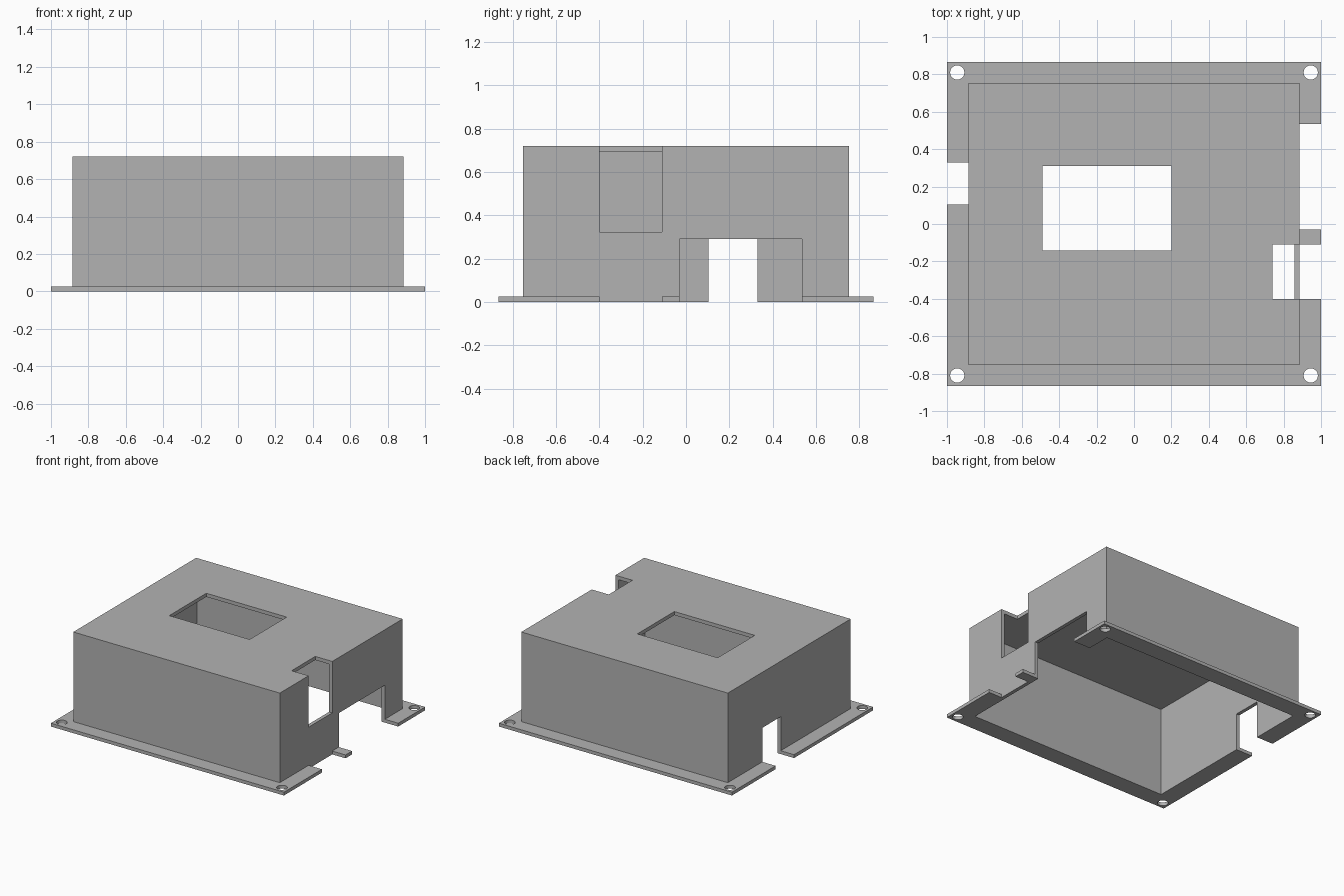
import bpy

default = bpy.data.objects.get("Cube")
if default:
    bpy.data.objects.remove(default, do_unlink=True)

grey = bpy.data.materials.new("plain grey")
grey.use_nodes = True
colour = (0.45, 0.45, 0.45, 1)
grey.diffuse_color = colour
grey.node_tree.nodes["Principled BSDF"].inputs["Base Color"].default_value = colour

# Main dimensions
WALL = 0.028
HX, HY, TOP = 0.886, 0.753, 0.721      # half width, half depth, height of the box
FX, FY, RIM = 1.0, 0.865, 0.026        # half width, half depth, thickness of the flange
DOOR_TOP = 0.29
OUT = 1.2                              # beyond every outer face


def box(name, x0, x1, y0, y1, z0, z1):
    """Axis-aligned block between the given limits."""
    bpy.ops.mesh.primitive_cube_add(size=1)
    ob = bpy.context.object
    ob.name = name
    ob.location = ((x0 + x1) / 2, (y0 + y1) / 2, (z0 + z1) / 2)
    ob.scale = (x1 - x0, y1 - y0, z1 - z0)
    bpy.ops.object.transform_apply(location=True, rotation=False, scale=True)
    ob.data.materials.append(grey)
    return ob


def combine(target, other, operation):
    """Apply a boolean and remove the helper."""
    mod = target.modifiers.new(operation.lower(), 'BOOLEAN')
    mod.operation = operation
    mod.solver = 'EXACT'
    mod.object = other
    bpy.context.view_layer.objects.active = target
    bpy.ops.object.modifier_apply(modifier=mod.name)
    bpy.data.objects.remove(other, do_unlink=True)


def cut(target, *limits):
    combine(target, box("cutter", *limits), 'DIFFERENCE')


# Flange plate, open under the box, with a gap beside the side slot
flange = box("flange", -FX, FX, -FY, FY, 0, RIM)
mx, my = HX - WALL / 2, HY - WALL / 2
cut(flange, -mx, mx, -my, my, -OUT, OUT)
cut(flange, mx - WALL, OUT, -0.40, -0.11, -OUT, OUT)

# Screw holes in the four corners
for sx in (-1, 1):
    for sy in (-1, 1):
        bpy.ops.mesh.primitive_cylinder_add(
            vertices=32, radius=0.038, depth=0.5,
            location=(sx * 0.945, sy * 0.81, 0))
        combine(flange, bpy.context.object, 'DIFFERENCE')

# Hollow box, open at the bottom
case = box("enclosure", -HX, HX, -HY, HY, 0, TOP)
cut(case, -HX + WALL, HX - WALL, -HY + WALL, HY - WALL, -OUT, TOP - WALL)
combine(case, flange, 'UNION')

# Display window in the top
cut(case, -0.49, 0.20, -0.143, 0.311, 0.5, OUT)
# Slot through the top and the left wall
cut(case, 0.74, OUT, -0.40, -0.11, 0.322, OUT)
# Wide doorway on the left side, narrow one on the right
cut(case, 0.8, OUT, -0.03, 0.535, -OUT, DOOR_TOP)
cut(case, -OUT, -0.8, 0.104, 0.33, -OUT, DOOR_TOP)

# One plain material with crisp edges
case.data.materials.clear()
case.data.materials.append(grey)
for poly in case.data.polygons:
    poly.material_index = 0
bpy.ops.object.select_all(action='DESELECT')
case.select_set(True)
bpy.context.view_layer.objects.active = case
bpy.ops.object.shade_smooth_by_angle()

# The flange gap reaches only to the wall, and the wide doorway ends at the flange edge
cut(case, HX, OUT, -0.03, 0.535, -OUT, DOOR_TOP)
